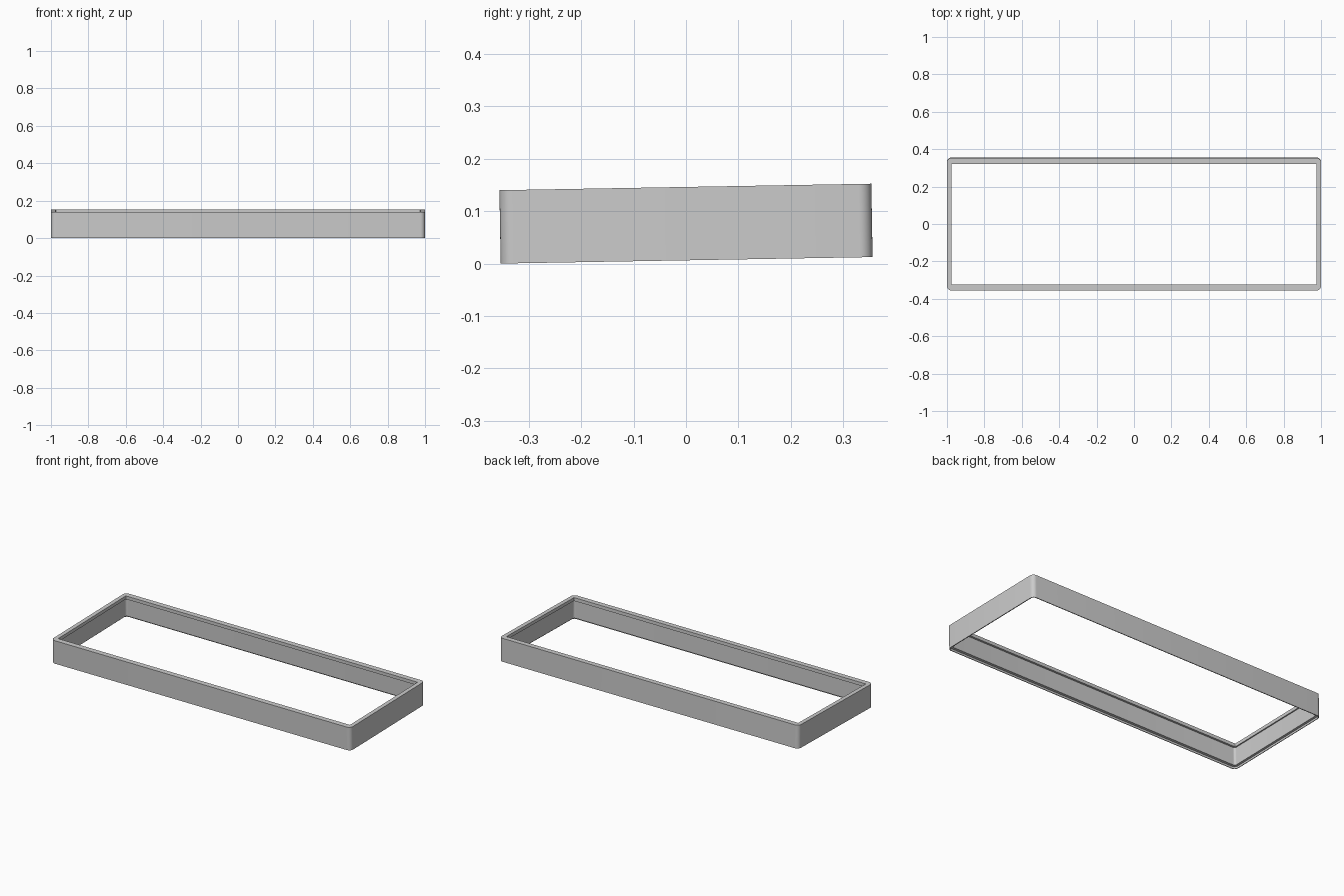
import bpy, bmesh, math
from mathutils import Matrix

if "Cube" in bpy.data.objects:
    bpy.data.objects.remove(bpy.data.objects["Cube"])

HX, HY, H = 1.0, 0.355, 0.14   # outer half sizes and wall height
TILT = math.radians(1.0)       # frame rises slightly toward the back
SEG = 8


def ring(bm, inset_x, inset_y, radius, z):
    """One rounded-rectangle loop of vertices."""
    hx, hy = HX - inset_x, HY - inset_y
    verts = []
    for k, (sx, sy) in enumerate([(1, 1), (-1, 1), (-1, -1), (1, -1)]):
        for i in range(SEG + 1):
            a = math.pi / 2 * (k + i / SEG)
            verts.append(bm.verts.new((sx * (hx - radius) + radius * math.cos(a),
                                       sy * (hy - radius) + radius * math.sin(a), z)))
    return verts


# cross-section of the wall: inset x, inset y, corner radius, height
section = [
    (0.000, 0.000, 0.025, 0.000),   # outer wall
    (0.000, 0.000, 0.025, H),
    (0.025, 0.032, 0.003, H),       # top rim with overhanging lip
    (0.025, 0.032, 0.003, H - 0.02),
    (0.018, 0.020, 0.012, H - 0.02),  # recessed inner wall
    (0.018, 0.020, 0.012, 0.012),
    (0.004, 0.004, 0.021, 0.012),   # rebate under the bottom edge
    (0.004, 0.004, 0.021, 0.000),
]

bm = bmesh.new()
rings = [ring(bm, *s) for s in section]
n = len(rings[0])
for a, b in zip(rings, rings[1:] + rings[:1]):
    for i in range(n):
        j = (i + 1) % n
        bm.faces.new((a[i], a[j], b[j], b[i]))
bmesh.ops.recalc_face_normals(bm, faces=bm.faces)

# tilt, then rest on the ground and centre
bm.transform(Matrix.Rotation(TILT, 4, 'X'))
ys = [v.co.y for v in bm.verts]
low = min(v.co.z for v in bm.verts)
bm.transform(Matrix.Translation((0, -(min(ys) + max(ys)) / 2, -low)))

mesh = bpy.data.meshes.new("case_frame")
bm.to_mesh(mesh)
bm.free()
frame = bpy.data.objects.new("case_frame", mesh)
bpy.context.collection.objects.link(frame)
bpy.context.view_layer.objects.active = frame
frame.select_set(True)
bpy.ops.object.shade_smooth_by_angle(angle=math.radians(30))
